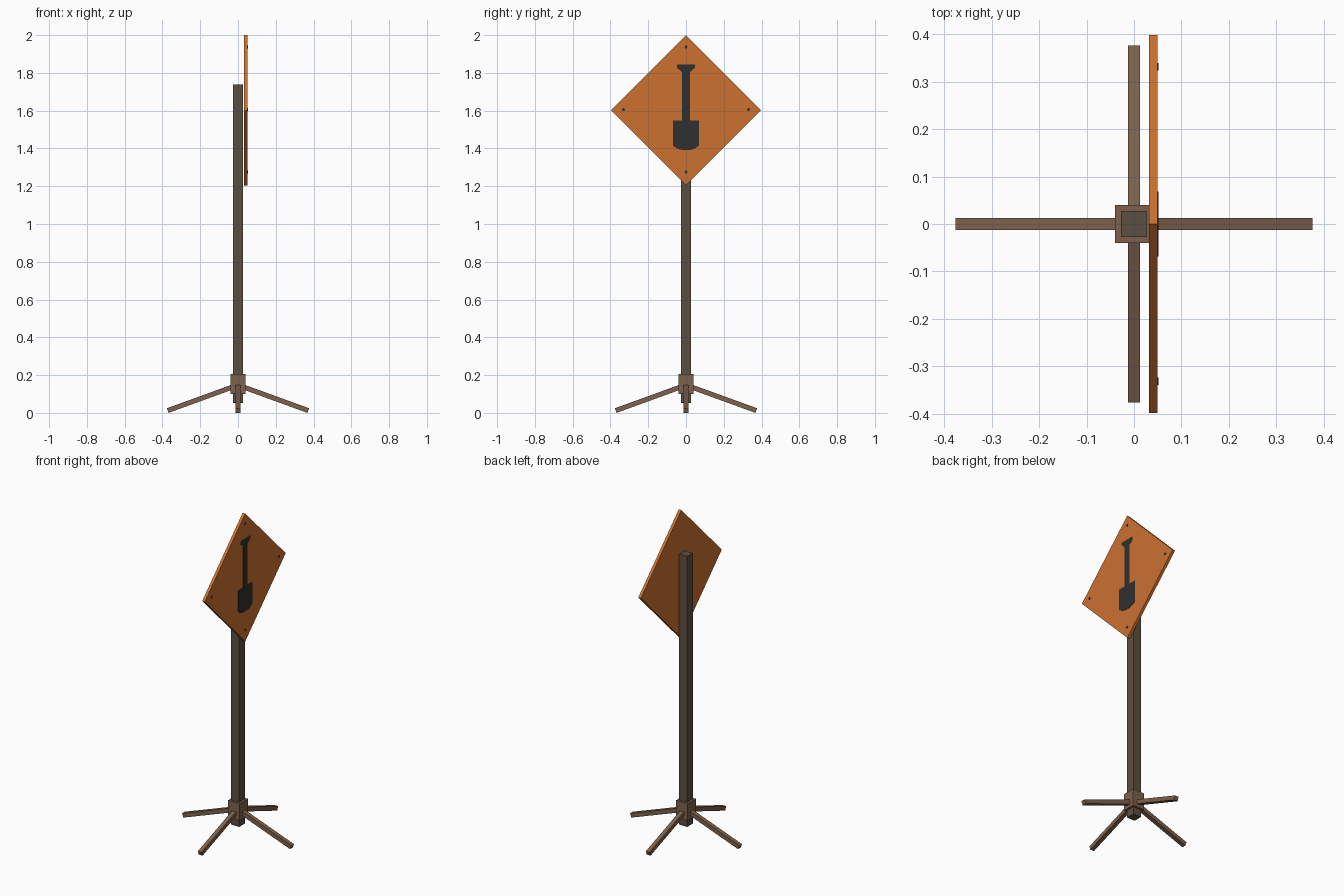
import bpy, bmesh, math
from mathutils import Matrix, Vector

if "Cube" in bpy.data.objects:
    bpy.data.objects.remove(bpy.data.objects["Cube"])


def material(name, rgb):
    m = bpy.data.materials.new(name)
    m.diffuse_color = (*rgb, 1)
    m.use_nodes = True
    m.node_tree.nodes["Principled BSDF"].inputs["Base Color"].default_value = m.diffuse_color
    return m


ORANGE = material("sign_orange", (0.60, 0.165, 0.03))
POST = material("dark_wood", (0.107, 0.078, 0.051))
BASE = material("brown_wood", (0.205, 0.119, 0.073))
BLACK = material("charcoal", (0.03, 0.03, 0.03))


def finish(name, bm, mat):
    bmesh.ops.recalc_face_normals(bm, faces=bm.faces)
    me = bpy.data.meshes.new(name)
    bm.to_mesh(me)
    bm.free()
    me.materials.append(mat)
    ob = bpy.data.objects.new(name, me)
    bpy.context.collection.objects.link(ob)


def box(name, size, matrix, mat):
    bm = bmesh.new()
    bmesh.ops.create_cube(bm, size=1, matrix=matrix @ Matrix.Diagonal((*size, 1)))
    finish(name, bm, mat)


def plate(name, outline, x0, x1, mat):
    """Extrude a (y, z) outline along x."""
    bm = bmesh.new()
    face = bm.faces.new([bm.verts.new((x0, y, z)) for y, z in outline])
    ext = bmesh.ops.extrude_face_region(bm, geom=[face])
    verts = [v for v in ext["geom"] if isinstance(v, bmesh.types.BMVert)]
    bmesh.ops.translate(bm, verts=verts, vec=(x1 - x0, 0, 0))
    finish(name, bm, mat)


# Post and hub
box("post", (0.055, 0.055, 1.685), Matrix.Translation((0, 0, 0.8955)), POST)
box("hub", (0.08, 0.08, 0.106), Matrix.Translation((0, 0, 0.153)), BASE)

# Four splayed legs, from inside the hub to the ground
tilt = math.radians(20)
inner, outer = 0.0, 0.372
length = (outer - inner) / math.cos(tilt)
end_z = 0.013 * math.cos(tilt)
mid = Vector(((inner + outer) / 2, 0, end_z + length / 2 * math.sin(tilt)))
for i, side in enumerate(("right", "back", "left", "front")):
    m = (Matrix.Rotation(i * math.pi / 2, 4, 'Z') @ Matrix.Translation(mid)
         @ Matrix.Rotation(tilt, 4, 'Y'))
    box(side + "_leg", (length, 0.026, 0.026), m, BASE)

# Diamond board
CZ, R = 1.602, 0.398
plate("sign_board", [(0, CZ - R), (R, CZ), (0, CZ + R), (-R, CZ)], 0.032, 0.05, ORANGE)

# Shovel symbol, mirrored half outline from top to bottom
half = [(0.048, 1.844), (0.048, 1.828), (0.021, 1.804), (0.021, 1.548), (0.069, 1.548),
        (0.069, 1.415), (0.045, 1.398), (0.022, 1.392)]
plate("shovel_symbol", half + [(-y, z) for y, z in reversed(half)], 0.0495, 0.0515, BLACK)

# Corner bolts
for i in range(4):
    a = i * math.pi / 2
    cy, cz = 0.331 * math.cos(a), CZ + 0.004 + 0.331 * math.sin(a)
    hexagon = [(cy + 0.008 * math.cos(k * math.pi / 3), cz + 0.008 * math.sin(k * math.pi / 3))
               for k in range(6)]
    plate(f"bolt_{i + 1}", hexagon, 0.0495, 0.052, BLACK)
